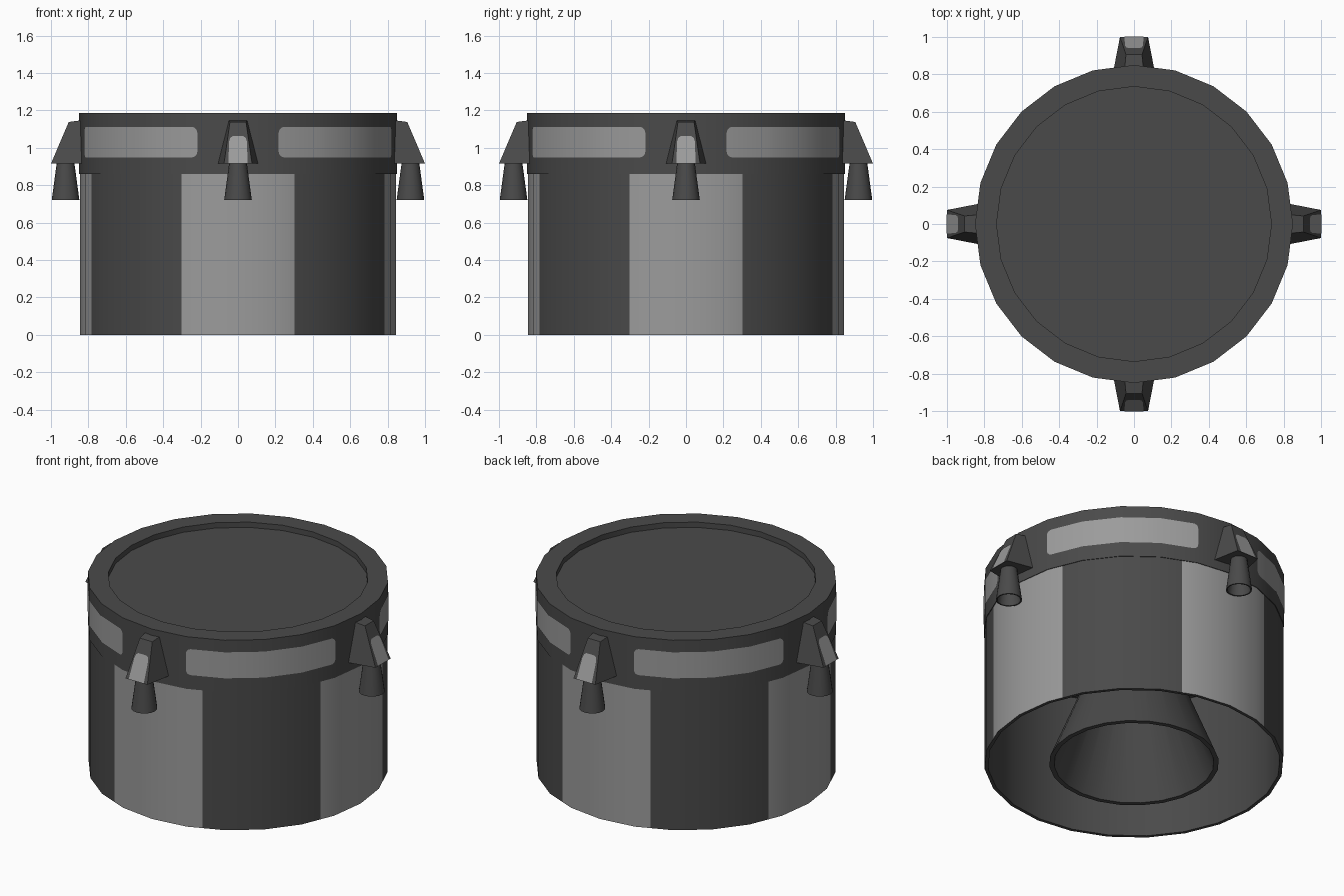
import bpy, bmesh, math
from mathutils import Matrix, Vector

if "Cube" in bpy.data.objects:
    bpy.data.objects.remove(bpy.data.objects["Cube"])

def material(name, v):
    m = bpy.data.materials.new(name)
    m.diffuse_color = (v, v, v, 1)
    m.use_nodes = True
    m.node_tree.nodes["Principled BSDF"].inputs["Base Color"].default_value = m.diffuse_color
    return m

DARK = material("dark grey", 0.068)
LIGHT = material("light grey", 0.33)

def finish(name, bm, mats, recalc=True):
    bmesh.ops.remove_doubles(bm, verts=bm.verts, dist=1e-5)
    if recalc:
        bmesh.ops.recalc_face_normals(bm, faces=bm.faces)
    me = bpy.data.meshes.new(name)
    bm.to_mesh(me)
    bm.free()
    ob = bpy.data.objects.new(name, me)
    for m in mats:
        me.materials.append(m)
    bpy.context.collection.objects.link(ob)
    bpy.ops.object.select_all(action='DESELECT')
    ob.select_set(True)
    bpy.context.view_layer.objects.active = ob
    bpy.ops.object.shade_smooth_by_angle(angle=math.radians(30))
    return ob

def facet(a, sides=24):
    """Radius factor that keeps points on the straight sides of a polygon."""
    step = 360 / sides
    return math.cos(math.radians(step / 2)) / math.cos(math.radians(a % step - step / 2))

def lathe(bm, profile, angles, sides=24, closed=False, origin=(0, 0, 0), stripe=None):
    rings = []
    for a in angles:
        t, k = math.radians(a), facet(a, sides)
        rings.append([bm.verts.new((origin[0] + r * k * math.cos(t),
                                    origin[1] + r * k * math.sin(t), origin[2] + z))
                      for r, z in profile])
    n, m = len(angles), len(profile)
    for i in range(n):
        p, q = rings[i], rings[(i + 1) % n]
        mid = (angles[i] + (angles[(i + 1) % n] or 360)) / 2
        for j in range(m if closed else m - 1):
            k = (j + 1) % m
            f = bm.faces.new((p[j], q[j], q[k], p[k]))
            if stripe and j == 0:
                f.material_index = stripe(mid)

EVEN = [i * 15 for i in range(24)]

# Hollow body with light stripes facing the four sides
edges = [(q * 90 + s * 21.2) % 360 for q in range(4) for s in (-1, 1)]
bm = bmesh.new()
lathe(bm, [(0.846, 0), (0.846, 0.87), (0.0, 0.87), (0.0, 0.86), (0.826, 0.86), (0.826, 0)],
      sorted(EVEN + edges), closed=True,
      stripe=lambda a: int(abs((a + 45) % 90 - 45) < 21.2))
finish("striped_body", bm, [DARK, LIGHT])

# Upper collar with recessed lid
bm = bmesh.new()
lathe(bm, [(0.84, 0.86), (0.85, 0.86), (0.85, 1.185), (0.735, 1.185),
           (0.735, 1.152), (0, 1.152)], EVEN)
finish("collar_and_lid", bm, [DARK])

# Inner nozzle
bm = bmesh.new()
lathe(bm, [(0.48, 0), (0.136, 0.86), (0.11, 0.86), (0.452, 0)], EVEN, closed=True)
finish("inner_nozzle", bm, [DARK])

# Rounded light panels on the collar
ends = [0, 0.3, 0.8, 1.4, 2.0]
cols = [14.8 + e for e in ends] + [15, 30, 45, 60, 75] + [75.2 - e for e in ends]
cols = sorted(set(cols))
for q in range(4):
    bm = bmesh.new()
    prev = None
    for a in cols:
        s = min(a - 14.8, 75.2 - a, 2.0) / 2.0
        h = 0.081 - 0.03 * (1 - math.sqrt(max(0, 1 - (1 - s) ** 2)))
        t = math.radians(a + q * 90)
        r = 0.853 * facet(a)
        cur = [bm.verts.new((r * math.cos(t), r * math.sin(t), 1.03 + d)) for d in (-h, h)]
        if prev:
            bm.faces.new((prev[0], cur[0], cur[1], prev[1]))
        prev = cur
    finish(f"collar_panel_{q + 1}", bm, [LIGHT], recalc=False)

# Side mounts: wedge bracket, light plate and small nozzle
INNER = [(-0.108, -0.83, 0.915), (0.108, -0.83, 0.915), (0.05, -0.83, 1.148), (-0.05, -0.83, 1.148)]
OUTER = [(-0.075, -1.0, 0.915), (0.075, -1.0, 0.915), (0.043, -0.905, 1.138), (-0.043, -0.905, 1.138)]
PLATE = [(-0.052, 0.917), (0.052, 0.917), (0.047, 1.035), (0.041, 1.054),
         (0.028, 1.062), (-0.028, 1.062), (-0.041, 1.054), (-0.047, 1.035)]
for q in range(4):
    rot = Matrix.Rotation(q * math.pi / 2, 4, 'Z')
    bm = bmesh.new()
    a = [bm.verts.new(rot @ Vector(v)) for v in INNER]
    b = [bm.verts.new(rot @ Vector(v)) for v in OUTER]
    bm.faces.new(a)
    bm.faces.new(b)
    for i in range(4):
        j = (i + 1) % 4
        bm.faces.new((a[i], a[j], b[j], b[i]))
    finish(f"bracket_{q + 1}", bm, [DARK])

    bm = bmesh.new()
    slope = 0.095 / 0.223
    bm.faces.new([bm.verts.new(rot @ Vector((x, -1.003 + (z - 0.915) * slope, z)))
                  for x, z in PLATE])
    finish(f"bracket_plate_{q + 1}", bm, [LIGHT], recalc=False)

    bm = bmesh.new()
    lathe(bm, [(0, 0.2), (0.047, 0.2), (0.074, 0), (0.066, 0), (0.042, 0.15), (0, 0.15)],
          [i * 22.5 for i in range(16)], sides=16, origin=rot @ Vector((0, -0.922, 0.72)))
    finish(f"small_nozzle_{q + 1}", bm, [DARK])
